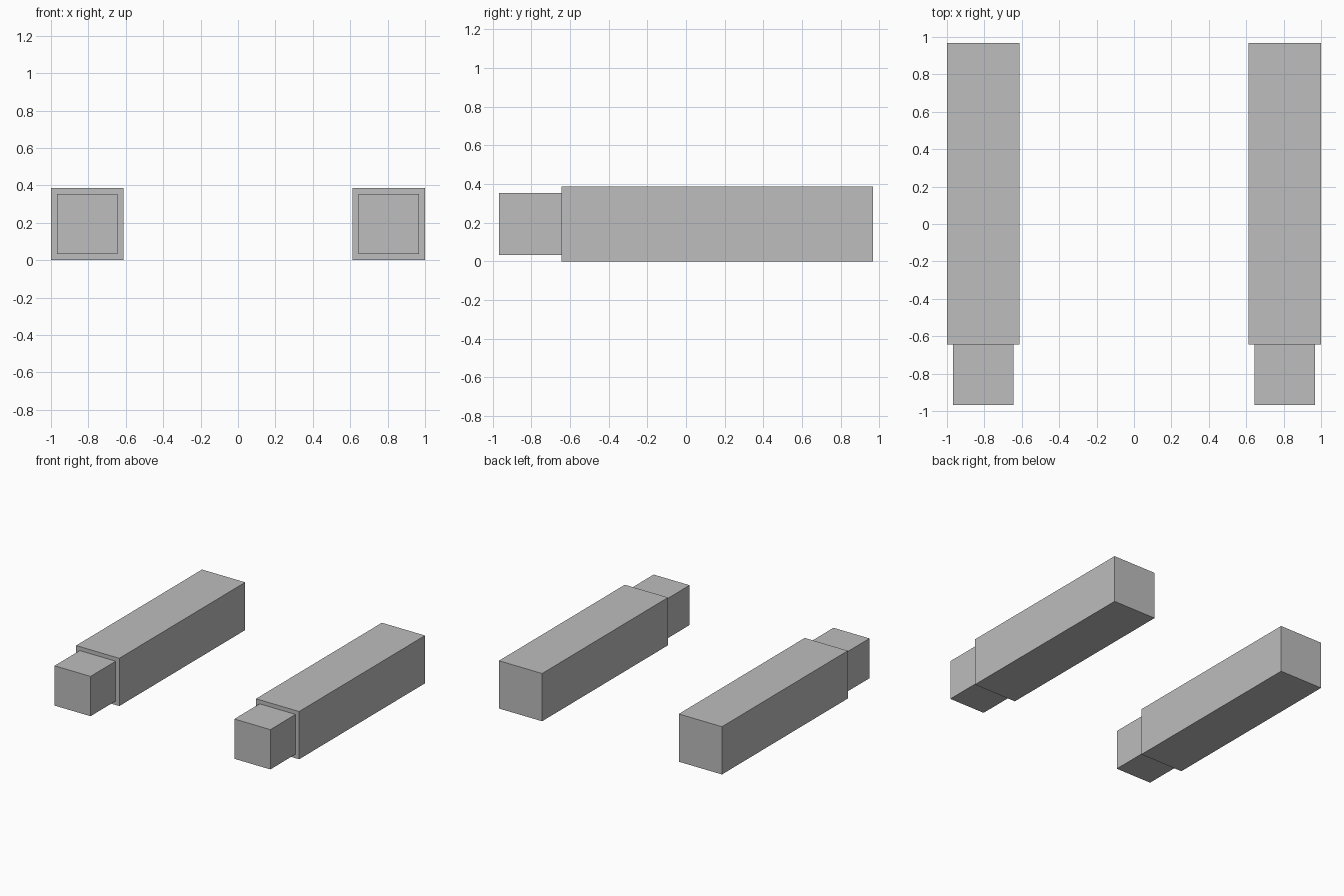
import bpy
import bmesh
from mathutils import Matrix, Vector

default_cube = bpy.data.objects.get("Cube")
if default_cube:
    bpy.data.objects.remove(default_cube, do_unlink=True)

U = 2 / 6.2           # one block unit
SLEEVE = 1.2 * U      # sleeve width and height
ARM_X = 2.5 * U       # arm centre line
MID_Z = SLEEVE / 2

# Single plain grey
grey = bpy.data.materials.new("plain grey")
grey.use_nodes = True
grey.diffuse_color = (0.51, 0.51, 0.51, 1)
grey.node_tree.nodes["Principled BSDF"].inputs["Base Color"].default_value = (0.51, 0.51, 0.51, 1)


def box(name, x, y_front, y_back, side):
    """Square bar running along y, centred on the arm's axis."""
    bm = bmesh.new()
    bmesh.ops.create_cube(bm, size=1, matrix=Matrix.Diagonal((side, y_back - y_front, side, 1)))
    mesh = bpy.data.meshes.new(name)
    bm.to_mesh(mesh)
    bm.free()
    mesh.materials.append(grey)
    obj = bpy.data.objects.new(name, mesh)
    obj.location = Vector((x, (y_front + y_back) / 2, MID_Z))
    bpy.context.collection.objects.link(obj)


# A long sleeve with a slightly narrower hand at the front, on each side
for label, sign in (("left", 1), ("right", -1)):
    box(label + "_sleeve", sign * ARM_X, -2 * U, 3 * U, SLEEVE)
    box(label + "_hand", sign * ARM_X, -3 * U, -2 * U, U)
